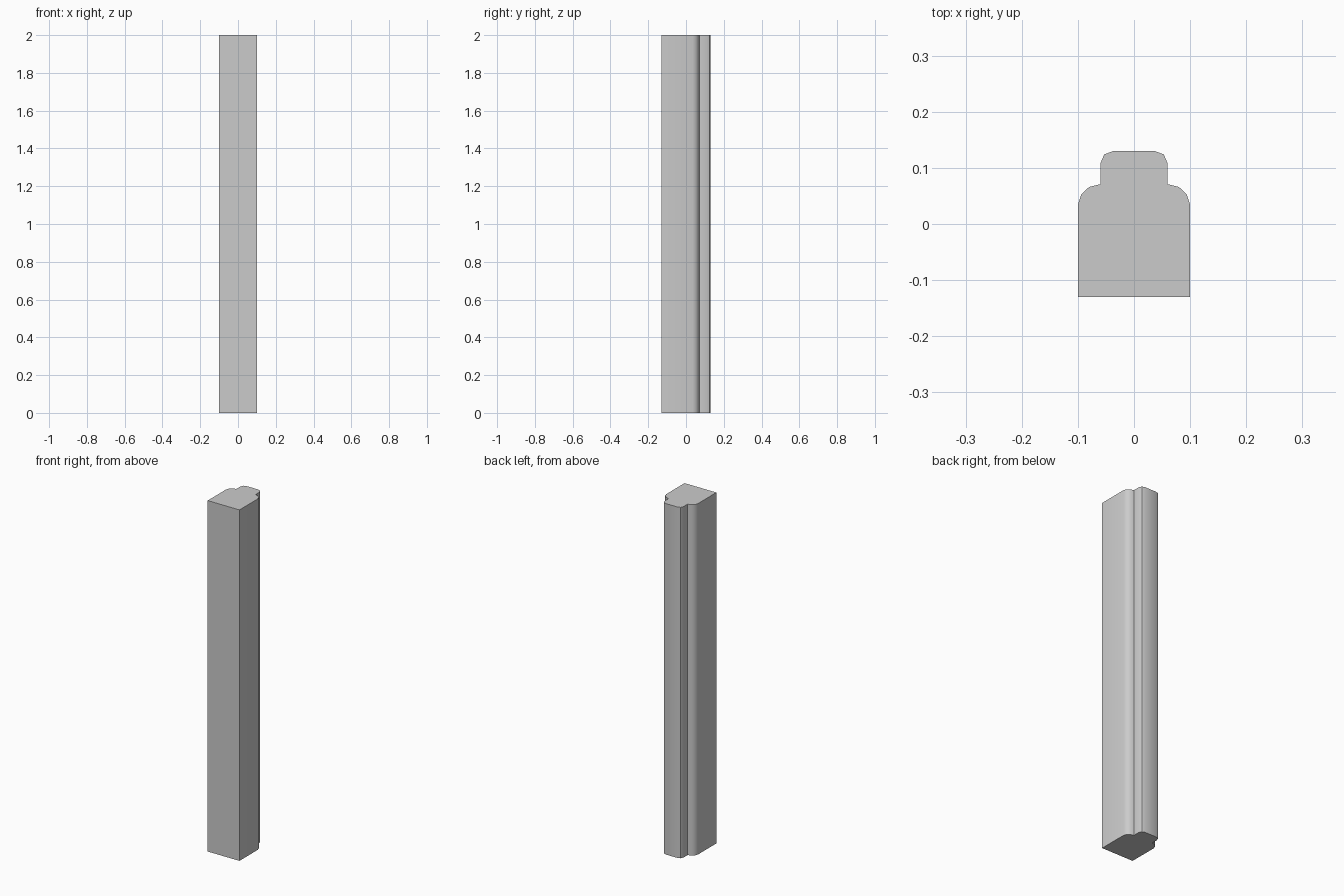
import bpy, bmesh, math

if "Cube" in bpy.data.objects:
    bpy.data.objects.remove(bpy.data.objects["Cube"])

HEIGHT = 2.0

# Right half of the moulding cross-section, front to back
half = [(0.10, -0.13), (0.10, 0.035), (0.094, 0.053), (0.08, 0.066),
        (0.06, 0.071), (0.06, 0.108), (0.053, 0.124), (0.037, 0.13)]
profile = half + [(-x, y) for x, y in reversed(half)]

# Extrude the mirrored profile into the post
bm = bmesh.new()
base = bm.faces.new([bm.verts.new((x, y, 0)) for x, y in profile])
top = bmesh.ops.extrude_face_region(bm, geom=[base], use_keep_orig=True)
bmesh.ops.translate(bm, vec=(0, 0, HEIGHT),
                    verts=[v for v in top["geom"] if isinstance(v, bmesh.types.BMVert)])
bmesh.ops.recalc_face_normals(bm, faces=bm.faces)
mesh = bpy.data.meshes.new("moulded_post")
bm.to_mesh(mesh)
bm.free()

post = bpy.data.objects.new("moulded_post", mesh)
bpy.context.collection.objects.link(post)

# Smooth the rounded shoulders, keep the step and the ends crisp
bpy.context.view_layer.objects.active = post
post.select_set(True)
bpy.ops.object.shade_smooth_by_angle(angle=math.radians(40))
